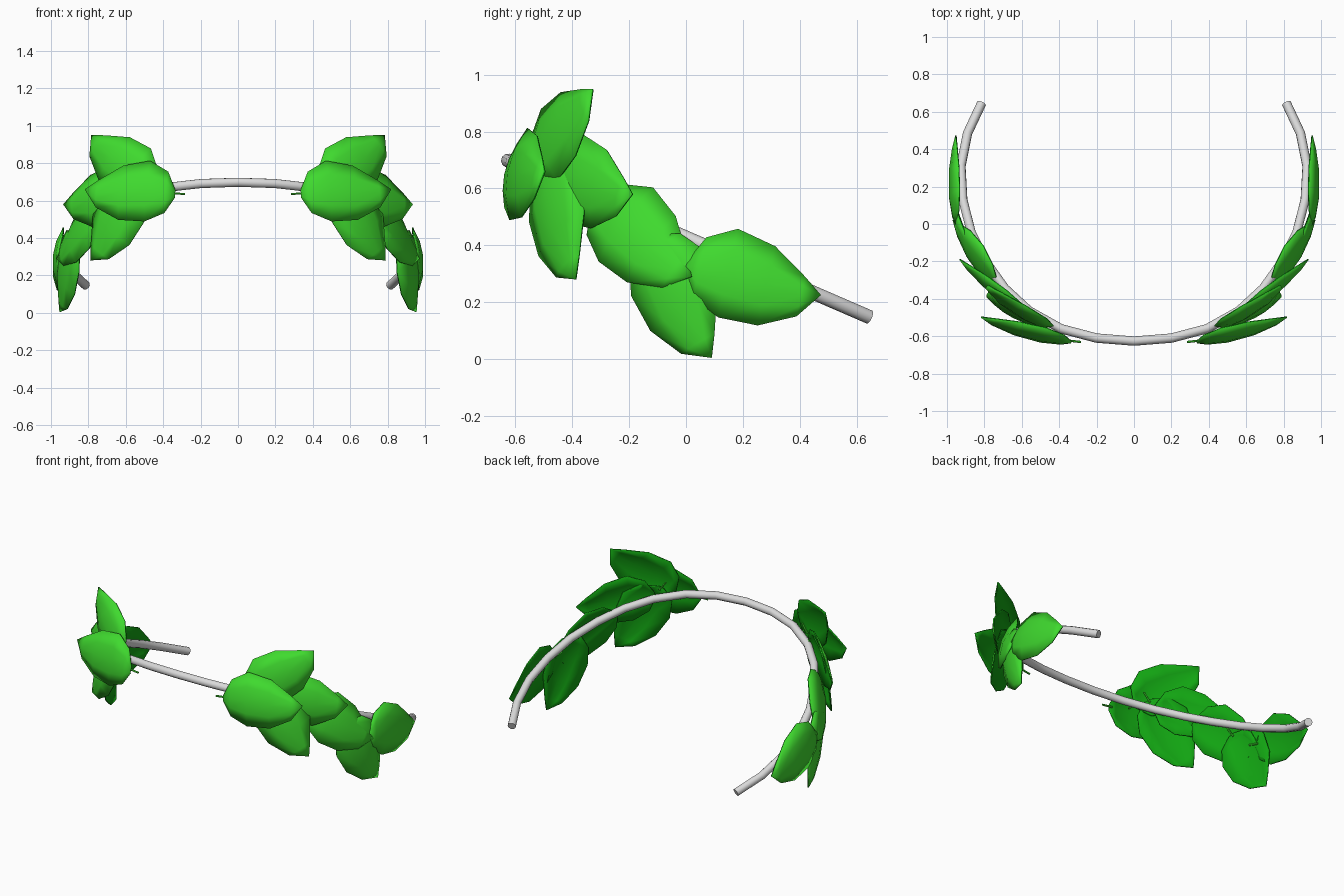
import bpy
from mathutils import Vector

if "Cube" in bpy.data.objects:
    bpy.data.objects.remove(bpy.data.objects["Cube"])


def material(name, col):
    m = bpy.data.materials.new(name)
    m.diffuse_color = (*col, 1)
    m.use_nodes = True
    m.node_tree.nodes["Principled BSDF"].inputs["Base Color"].default_value = m.diffuse_color
    return m


LEAF = material("leaf green", (0.05, 0.70, 0.028))
INNER = material("leaf underside green", (0.006, 0.37, 0.006))
SILVER = material("silver grey", (0.70, 0.70, 0.70))


def tube(name, pts, radius, mat, res):
    """Round tube along a polyline, converted to a smooth mesh."""
    cu = bpy.data.curves.new(name, 'CURVE')
    cu.dimensions = '3D'
    cu.bevel_depth = radius
    cu.bevel_resolution = res
    cu.use_fill_caps = True
    sp = cu.splines.new('POLY')
    sp.points.add(len(pts) - 1)
    for p, co in zip(sp.points, pts):
        p.co = (*co, 1)
    cu.materials.append(mat)
    ob = bpy.data.objects.new(name, cu)
    bpy.context.collection.objects.link(ob)
    bpy.ops.object.select_all(action='DESELECT')
    ob.select_set(True)
    bpy.context.view_layer.objects.active = ob
    bpy.ops.object.convert(target='MESH')
    bpy.ops.object.shade_smooth_by_angle(angle=0.8)
    return ob


# Band: open hoop sloping down toward the back
half = [(0.2, -0.61), (0.39, -0.56), (0.56, -0.465), (0.69, -0.345),
        (0.79, -0.205), (0.87, -0.045), (0.915, 0.13), (0.925, 0.31),
        (0.89, 0.485), (0.815, 0.645)]
plan = [(-x, y) for x, y in reversed(half)] + [(0, -0.626)] + half
tube("band", [(x, y, 0.427 - 0.433 * y) for x, y in plan], 0.025, SILVER, 3)

# Leaf template rows: position along, upper edge, lower edge, dome height
ROWS = [(0.0, 0.03, -0.05, 0.01), (0.10, 0.23, -0.22, 0.045),
        (0.31, 0.34, -0.32, 0.08), (0.60, 0.275, -0.315, 0.075),
        (0.86, 0.105, -0.19, 0.035)]
STEPS = (-1, -0.5, 0, 0.5, 1)


def leaf(name, base, tip, normal, side):
    base, tip, n = Vector(base), Vector(tip), Vector(normal)
    a = tip - base
    length = a.length
    n = (n - a * (n.dot(a) / a.dot(a))).normalized()
    c = n.cross(a)                       # across the leaf, same length as a
    flip = lambda p: (p.x * side, p.y, p.z)
    verts, faces = [], []
    for u, up, lo, h in ROWS:
        for t in STEPS:
            v = (up + lo) / 2 + t * (up - lo) / 2
            verts.append(flip(base + a * u + c * v + n * length * h * (1 - t * t)))
    verts.append(flip(tip))
    k = len(STEPS)
    for r in range(len(ROWS) - 1):
        for j in range(k - 1):
            i = r * k + j
            faces.append((i, i + k, i + k + 1, i + 1))
    last = (len(ROWS) - 1) * k
    for j in range(k - 1):
        faces.append((last + j, len(verts) - 1, last + j + 1))
    if side < 0:
        faces = [f[::-1] for f in faces]
    me = bpy.data.meshes.new(name)
    me.from_pydata(verts, [], faces)
    me.materials.append(LEAF)
    me.materials.append(INNER)
    ob = bpy.data.objects.new(name, me)
    bpy.context.collection.objects.link(ob)
    for p in me.polygons:
        p.use_smooth = True
    # thin sheet with a darker underside
    so = ob.modifiers.new("thickness", 'SOLIDIFY')
    so.thickness = 0.007
    so.offset = -1
    so.material_offset = 1
    so.material_offset_rim = 1
    # short stem behind the leaf base
    root = base - a * 0.10 - n * 0.015
    tube(name + "_stem", [flip(root), flip(base + a * 0.04 - n * 0.004)],
         0.006, LEAF, 1)


# Leaves of one side: base, tip, outward direction
LEAVES = [
    ("front_leaf", (0.335, -0.632, 0.64), (0.82, -0.50, 0.66), (0.28, -1, 0.22)),
    ("upper_leaf", (0.465, -0.55, 0.66), (0.785, -0.33, 0.95), (0.10, -0.19, 0.033)),
    ("lower_leaf", (0.53, -0.50, 0.70), (0.79, -0.39, 0.28), (0.14, -0.203, 0.033)),
    ("middle_leaf", (0.56, -0.48, 0.65), (0.935, -0.19, 0.58), (0.146, -0.18, 0.03)),
    ("side_leaf", (0.73, -0.32, 0.55), (0.97, 0.02, 0.29), (0.2, -0.098, 0.064)),
    ("hanging_leaf", (0.875, -0.135, 0.43), (0.955, 0.09, 0.004), (0.198, -0.074, 0)),
    ("back_leaf", (0.95, 0.0, 0.33), (0.955, 0.475, 0.225), (1, 0, 0.1)),
]
for name, b, t, n in LEAVES:
    for side, tag in ((1, "right"), (-1, "left")):
        leaf(f"{name}_{tag}", b, t, n, side)
